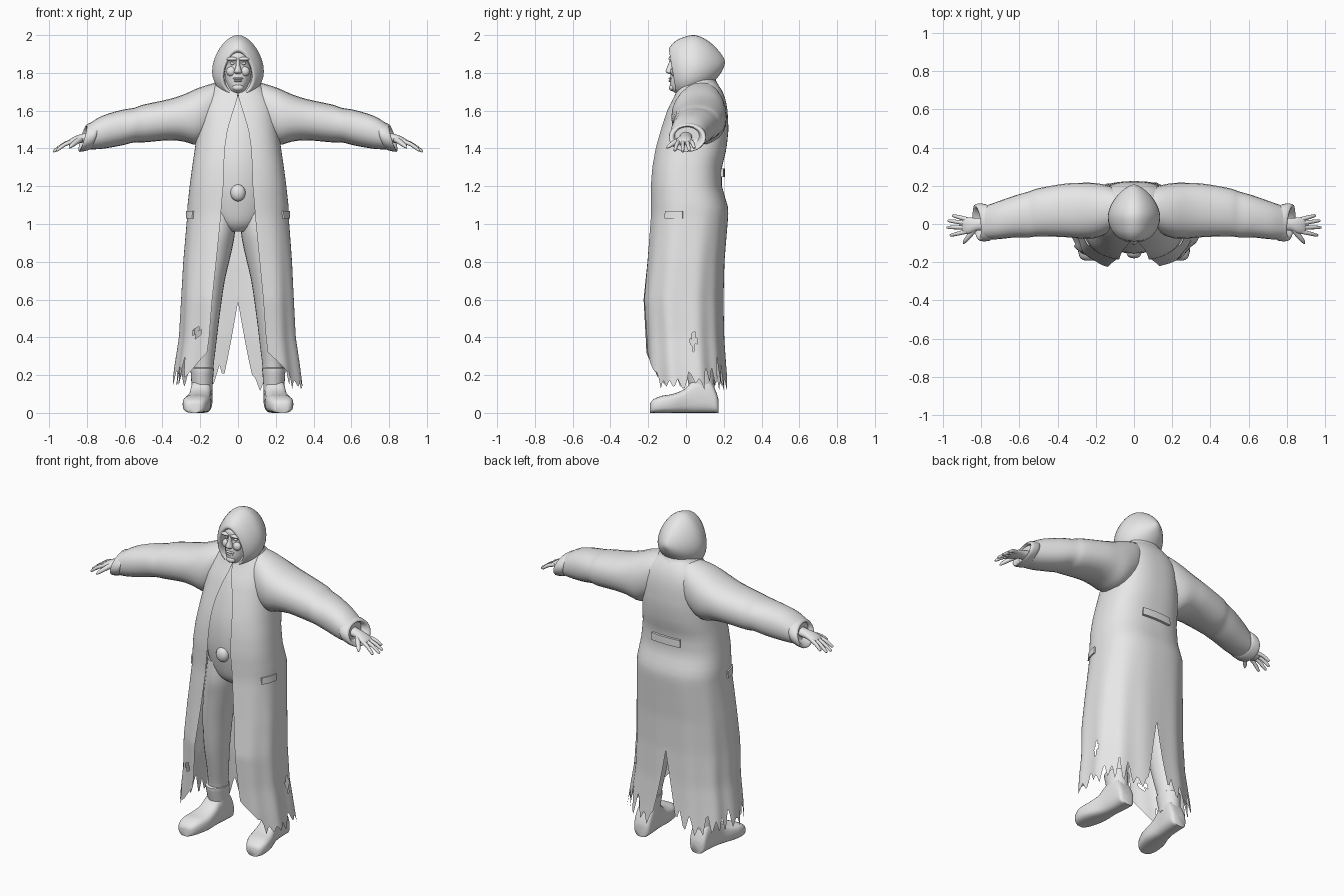
import bpy, math, random
from mathutils import Vector as V

if "Cube" in bpy.data.objects:
    bpy.data.objects.remove(bpy.data.objects["Cube"])

random.seed(7)
grey = bpy.data.materials.new("plain_grey")
grey.diffuse_color = (0.8, 0.8, 0.8, 1)
grey.use_nodes = True
grey.node_tree.nodes["Principled BSDF"].inputs["Base Color"].default_value = grey.diffuse_color


def make(name, verts, faces, mirror=False, angle=50):
    me = bpy.data.meshes.new(name)
    me.from_pydata([tuple(v) for v in verts], [], faces)
    me.materials.append(grey)
    ob = bpy.data.objects.new(name, me)
    bpy.context.collection.objects.link(ob)
    if mirror:
        ob.modifiers.new("mirror", 'MIRROR').use_mirror_merge = False
    bpy.ops.object.select_all(action='DESELECT')
    ob.select_set(True)
    bpy.context.view_layer.objects.active = ob
    bpy.ops.object.mode_set(mode='EDIT')
    bpy.ops.mesh.select_all(action='SELECT')
    bpy.ops.mesh.normals_make_consistent(inside=False)
    bpy.ops.object.mode_set(mode='OBJECT')
    bpy.ops.object.shade_smooth_by_angle(angle=math.radians(angle))
    return ob


def spow(s, p):
    return math.copysign(abs(s) ** p, s)


def ring(c, u, v, p=1.0, n=24):
    c, u, v = V(c), V(u), V(v)
    return [c + u * spow(math.cos(a), p) + v * spow(math.sin(a), p)
            for a in (2 * math.pi * i / n for i in range(n))]


def level(z, w, yf, yb, x=0, p=1.0):
    """Horizontal ring given by half width, front and back."""
    return ring((x, (yf + yb) / 2, z), (w, 0, 0), (0, (yb - yf) / 2, 0), p)


def loft(name, rings, mirror=False, sub=3, caps=(True, True), angle=50):
    """Skin rings, smoothed along the length with a spline through them."""
    n, rows, last = len(rings[0]), [], len(rings) - 1
    for i in range(last):
        r0, r1, r2, r3 = (rings[max(0, min(last, i + k))] for k in (-1, 0, 1, 2))
        for s in range(sub):
            t = s / sub
            rows.append([b + (c - a) * (t / 2) + (a * 2 - b * 5 + c * 4 - d) * (t * t / 2)
                         + (b * 3 - a - c * 3 + d) * (t ** 3 / 2)
                         for a, b, c, d in zip(r0, r1, r2, r3)])
    rows.append(rings[-1])
    faces = [(i * n + j, i * n + (j + 1) % n, (i + 1) * n + (j + 1) % n, (i + 1) * n + j)
             for i in range(len(rows) - 1) for j in range(n)]
    if caps[0]:
        faces.append(tuple(range(n)))
    if caps[1]:
        faces.append(tuple((len(rows) - 1) * n + j for j in range(n)))
    return make(name, [v for r in rows for v in r], faces, mirror, angle)


def tube(name, pts, radii, mirror=True):
    rings = []
    for i, p in enumerate(pts):
        d = (V(pts[min(i + 1, len(pts) - 1)]) - V(pts[max(i - 1, 0)])).normalized()
        u = d.cross(V((0, 0, 1))).normalized()
        rings.append(ring(p, u * radii[i], d.cross(u) * radii[i], n=10))
    return loft(name, rings, mirror, 2)


def blob(name, c, r, mirror=False):
    rings = [ring((c[0], c[1], c[2] - r[2] * math.cos(t)), (r[0] * math.sin(t), 0, 0),
                  (0, r[1] * math.sin(t), 0), n=16)
             for t in (math.pi * (0.04 + 0.92 * i / 8) for i in range(9))]
    return loft(name, rings, mirror, 1)


# Long open coat: z, half width, front y, back y, half gap of the opening
COAT = [(1.78, .07, -.01, .13, .0), (1.74, .12, -.04, .17, .0), (1.70, .16, -.05, .195, .0),
        (1.66, .19, -.07, .21, .004), (1.60, .205, -.10, .22, .025), (1.50, .215, -.135, .225, .055),
        (1.40, .228, -.165, .215, .07), (1.30, .243, -.182, .19, .075), (1.20, .256, -.19, .19, .078),
        (1.09, .268, -.19, .222, .088), (1.05, .268, -.19, .224, .09), (.80, .288, -.212, .203, .115),
        (.60, .298, -.235, .197, .135), (.40, .308, -.225, .20, .15), (.25, .33, -.22, .21, .17),
        (.08, .35, -.21, .225, .19)]


def coat_row(z):
    for a, b in zip(COAT, COAT[1:]):
        if z >= b[0]:
            t = (a[0] - z) / (a[0] - b[0])
            return [p + (q - p) * t for p, q in zip(a, b)]
    return COAT[-1]


def coat_point(z, s):
    z0, w, yf, yb, gap = coat_row(z)
    P = 0.8
    a0 = math.asin(min(1, (gap / w) ** (1 / P)))
    a = a0 + (2 * math.pi - 2 * a0) * s
    k = 1 + 0.022 * max(0, 1.1 - z) * math.sin(11 * a)
    return V((w * k * spow(math.sin(a), P),
              (yf + yb) / 2 - (yb - yf) / 2 * k * spow(math.cos(a), P), z))


COLS = 144
knots = [random.uniform(.11, .16) if i % 2 else random.uniform(.17, .30) for i in range(60)]


def hem(j):
    """Torn lower edge with a slit in the middle of the back."""
    f = j / 2.6
    i = int(f)
    zb = knots[i] + (knots[i + 1] - knots[i]) * (f - i)
    s = j / COLS
    edge = min(s, 1 - s)
    if edge < .09:
        zb = max(zb, .32 - 1.6 * edge)
    x = abs(coat_point(.4, s).x)
    if abs(s - .5) < .1 and x < .075:
        zb = max(zb, .59 - x / .075 * .43)
    return zb


verts, faces = [], []
for j in range(COLS + 1):
    zb = hem(j)
    zs = [1.78 - 1.16 * i / 32 for i in range(32)] + [.62 + (zb - .62) * i / 14 for i in range(15)]
    verts += [coat_point(z, j / COLS) for z in zs]
R = 47
for j in range(COLS):
    for i in range(R - 1):
        f = (j * R + i, j * R + i + 1, (j + 1) * R + i + 1, (j + 1) * R + i)
        c = sum((verts[k] for k in f), V()) / 4
        side_hole = c.x > .2 and abs(c.y - .04) / .022 + abs(c.z - .39) / .05 < 1
        front_hole = abs(c.x + .22) / .025 + abs(c.z - .43) / .035 < 1 and c.y < 0
        if not (side_hole or front_hole):
            faces.append(f)
make("coat", verts, faces, angle=60)


# Sleeves and cuffs: x, top, bottom, front, back
def sleeve_ring(x, zt, zb, yf, yb):
    return ring((x, (yf + yb) / 2, (zt + zb) / 2), (0, (yb - yf) / 2, 0), (0, 0, (zt - zb) / 2), .9)


loft("sleeve", [sleeve_ring(*r) for r in (
    (.06, 1.755, 1.52, 0, .17), (.13, 1.745, 1.47, -.045, .20), (.21, 1.72, 1.42, -.075, .215),
    (.29, 1.685, 1.437, -.075, .215), (.37, 1.66, 1.443, -.068, .21), (.50, 1.632, 1.432, -.065, .187),
    (.55, 1.615, 1.432, -.07, .17), (.62, 1.603, 1.415, -.07, .15), (.72, 1.572, 1.398, -.08, .115),
    (.79, 1.53, 1.395, -.078, .09))], True)
loft("cuff", [ring((x, .008, 1.462 - (x - .79) * .2), (.01 * k, .088 * k, 0), (-.02 * k, 0, .068 * k))
              for x, k in ((.755, .92), (.765, 1.08), (.79, 1.12), (.815, 1.1), (.822, 1.0),
                           (.815, .85), (.78, .7))], True, 2)

# Hands
loft("palm", [ring((x, y, z), (0, ry, 0), (0, 0, rz)) for x, y, z, ry, rz in (
    (.76, .0, 1.465, .035, .028), (.82, -.002, 1.455, .033, .024), (.86, -.008, 1.445, .042, .021),
    (.89, -.008, 1.433, .042, .016), (.90, -.008, 1.428, .034, .01))], True)
for nm, y0, tip in (("little_finger", .025, (.95, .045, 1.402)), ("ring_finger", .004, (.974, .018, 1.388)),
                    ("middle_finger", -.017, (.979, -.018, 1.383)), ("index_finger", -.039, (.962, -.06, 1.388))):
    a, b = V((.875, y0, 1.438)), V(tip)
    tube(nm, [a, a.lerp(b, .5) + V((0, 0, .007)), a.lerp(b, .93), b], [.012, .0105, .008, .003])
tube("thumb", [(.835, -.025, 1.448), (.86, -.06, 1.432), (.885, -.09, 1.412), (.893, -.103, 1.402)],
     [.016, .014, .010, .003])

# Clothed body seen through the opening
loft("shirt", [level(*r) for r in (
    (.96, .06, -.07, .08), (1.0, .13, -.11, .13), (1.08, .18, -.135, .16), (1.2, .19, -.155, .15),
    (1.35, .19, -.15, .16), (1.5, .18, -.115, .18), (1.62, .14, -.07, .17), (1.69, .07, -.03, .12),
    (1.76, .06, -.03, .1))])
blob("belt_buckle", (0, -.15, 1.165), (.04, .03, .045))

# Trouser legs and boots
loft("trouser_leg", [level(z, w, yf, yb, x) for z, w, yf, yb, x in (
    (1.08, .085, -.11, .14, .095), (.96, .09, -.115, .14, .105), (.85, .09, -.10, .13, .125),
    (.7, .08, -.08, .12, .15), (.5, .068, -.05, .12, .167), (.35, .058, -.015, .125, .175),
    (.24, .055, .01, .135, .185), (.12, .055, .02, .14, .19))], True)
loft("boot", [ring((x, y, zt / 2), (w, 0, 0), (0, 0, zt / 2), .65) for y, x, w, zt in (
    (-.19, .232, .03, .05), (-.175, .231, .052, .07), (-.13, .225, .068, .09), (-.07, .214, .07, .1),
    (-.01, .203, .06, .125), (.03, .198, .056, .165), (.08, .193, .056, .19), (.13, .19, .055, .17),
    (.16, .19, .05, .11), (.172, .19, .035, .07))], True)
loft("boot_shaft", [level(z, w, yf, yb, .19) for z, w, yf, yb in (
    (.08, .05, .03, .15), (.16, .057, .012, .15), (.21, .06, .0, .148), (.235, .062, -.003, .147),
    (.24, .05, .01, .135))], True, 2)


# Hood: y, half width, top, bottom, forward lean of the rim
def hood_ring(y, w, zt, zb, lean):
    pts = []
    for i in range(32):
        a = 2 * math.pi * i / 32
        z = (zt + zb) / 2 + (zt - zb) / 2 * math.cos(a)
        pts.append(V((w * math.sin(a) * (1 - .22 * math.cos(a)), y - lean * (z - 1.8), z)))
    return pts


loft("hood", [hood_ring(*r) for r in (
    (.0, .07, 1.90, 1.71, .1), (-.055, .073, 1.908, 1.695, .17), (-.07, .082, 1.922, 1.683, .17),
    (-.055, .10, 1.945, 1.675, .17), (-.02, .122, 1.978, 1.67, .12), (.03, .134, 2.0, 1.68, 0),
    (.08, .126, 1.99, 1.70, 0), (.13, .10, 1.96, 1.735, 0), (.175, .06, 1.915, 1.785, 0),
    (.2, .022, 1.878, 1.83, 0), (.206, .005, 1.86, 1.85, 0))], caps=(False, True))
loft("hood_collar", [level(*r) for r in (
    (1.66, .17, -.045, .2), (1.72, .14, -.04, .18), (1.76, .115, -.03, .158), (1.81, .1, -.01, .14))])

# Face
loft("head", [level(z, w, yf, .1) for z, w, yf in (
    (1.69, .03, -.045), (1.705, .048, -.074), (1.735, .06, -.085), (1.77, .068, -.084),
    (1.81, .073, -.08), (1.845, .074, -.074), (1.87, .074, -.086), (1.9, .07, -.082), (1.925, .05, -.05))])
loft("nose", [level(*r) for r in (
    (1.795, .012, -.092, -.06), (1.803, .021, -.105, -.06), (1.815, .018, -.107, -.06),
    (1.84, .011, -.096, -.06), (1.87, .01, -.086, -.06))])
blob("brow", (.03, -.074, 1.874), (.034, .019, .011), True)
blob("eye", (.029, -.066, 1.85), (.014, .009, .008), True)
blob("cheek", (.036, -.062, 1.808), (.026, .02, .026), True)
blob("upper_lip", (0, -.078, 1.77), (.027, .015, .007))
blob("lower_lip", (0, -.079, 1.757), (.022, .014, .006))
blob("chin", (0, -.073, 1.722), (.03, .018, .018))

# Back strap and pocket flaps follow the coat surface
def patch(name, s0, s1, z0, z1, off, mirror):
    rings = []
    for i in range(9):
        s = s0 + (s1 - s0) * i / 8
        a, b = coat_point(z0, s), coat_point(z1, s)
        o = V((a.x, a.y - .01, 0)).normalized() * off
        rings.append([a - o, a + o, b + o, b - o])
    loft(name, rings, mirror, 1, angle=30)


patch("back_strap", .45, .55, 1.25, 1.295, .016, False)
patch("pocket_flap", .13, .21, 1.03, 1.07, .008, True)
